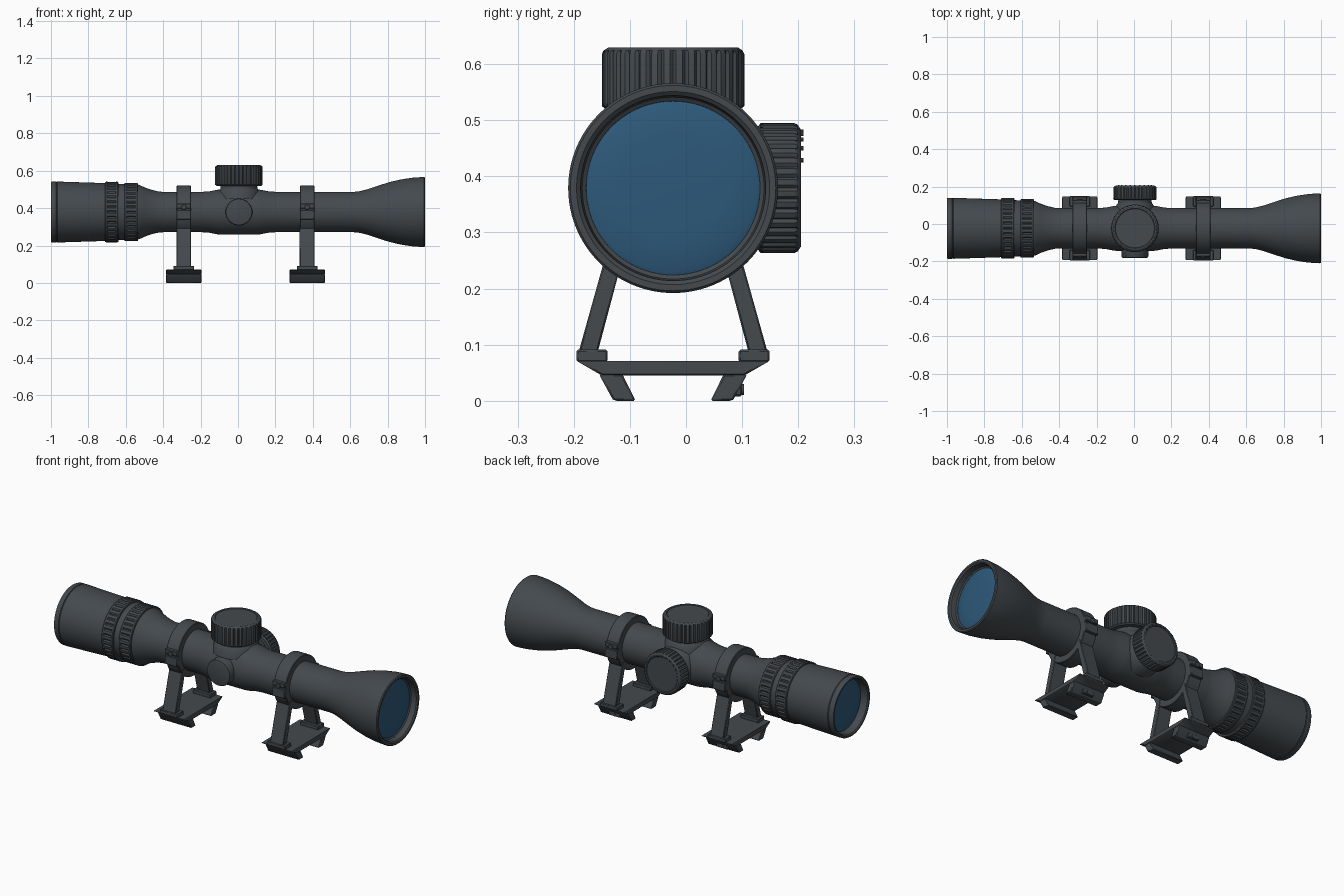
import bpy, bmesh, math
from mathutils import Vector

cube = bpy.data.objects.get("Cube")
if cube:
    bpy.data.objects.remove(cube, do_unlink=True)

CY, CZ = -0.023, 0.379      # optical axis
TURRET_X = 0.005


def material(name, rgb, rough):
    m = bpy.data.materials.new(name)
    m.use_nodes = True
    m.diffuse_color = (*rgb, 1)
    bsdf = m.node_tree.nodes["Principled BSDF"]
    bsdf.inputs["Base Color"].default_value = (*rgb, 1)
    bsdf.inputs["Roughness"].default_value = rough
    return m


BLACK = material("matte charcoal", (0.058, 0.067, 0.075), 0.6)
BLUE = material("coated blue glass", (0.026, 0.1, 0.195), 0.3)


def finish(bm, name, mat, angle=32):
    bmesh.ops.recalc_face_normals(bm, faces=bm.faces)
    me = bpy.data.meshes.new(name)
    bm.to_mesh(me)
    bm.free()
    me.materials.append(mat)
    me.shade_smooth()
    me.set_sharp_from_angle(angle=math.radians(angle))
    ob = bpy.data.objects.new(name, me)
    bpy.context.scene.collection.objects.link(ob)
    return ob


def lathe(name, profile, origin, axis, mat=BLACK, segs=72, ribs=(), depth=0.006, closed=False):
    """Revolve (distance, radius) points about an axis; ribs are fluted distance ranges."""
    bm = bmesh.new()
    quat = Vector(axis).to_track_quat('Z', 'Y')
    rings = []
    for d, r in profile:
        fluted = any(a <= d <= b for a, b in ribs)
        ring = []
        for i in range(segs):
            rr = r - depth if fluted and i % 4 == 0 else r
            t = math.tau * i / segs
            p = Vector((rr * math.cos(t), rr * math.sin(t), d))
            ring.append(bm.verts.new(Vector(origin) + quat @ p))
        rings.append(ring)
    pairs = list(zip(rings, rings[1:]))
    if closed:
        pairs.append((rings[-1], rings[0]))
    else:
        bm.faces.new(rings[0])
        bm.faces.new(rings[-1])
    for a, b in pairs:
        for i in range(segs):
            j = (i + 1) % segs
            bm.faces.new((a[i], a[j], b[j], b[i]))
    return finish(bm, name, mat)


def prism(name, outline, x, half, side=1, bevel=0.003):
    """Extrude an outline of (offset from axis in y, z) along x."""
    bm = bmesh.new()
    ends = [[bm.verts.new((x + s * half, CY + side * y, z)) for y, z in outline] for s in (-1, 1)]
    bm.faces.new(ends[0])
    bm.faces.new(ends[1])
    n = len(outline)
    for i in range(n):
        j = (i + 1) % n
        bm.faces.new((ends[0][i], ends[0][j], ends[1][j], ends[1][i]))
    ob = finish(bm, name, BLACK)
    if bevel:
        mod = ob.modifiers.new("soft edges", 'BEVEL')
        mod.width, mod.segments = bevel, 1
    return ob


def rect(y0, y1, z0, z1):
    return [(y0, z0), (y1, z0), (y1, z1), (y0, z1)]


# Main tube: eyepiece recess, body, saddle bulge, objective bell and recess
AX = (0, CY, CZ)
lathe("scope_tube", [
    (-0.95, 0.13), (-0.95, 0.138), (-0.995, 0.146), (-1, 0.152), (-1, 0.16), (-0.995, 0.163),
    (-0.972, 0.163), (-0.97, 0.16), (-0.966, 0.163), (-0.72, 0.155), (-0.63, 0.15),
    (-0.54, 0.148), (-0.525, 0.144), (-0.5, 0.132), (-0.46, 0.118), (-0.42, 0.109),
    (-0.4, 0.108), (-0.19, 0.108), (-0.15, 0.111), (-0.11, 0.119), (-0.09, 0.121),
    (0.1, 0.121), (0.12, 0.119), (0.16, 0.111), (0.2, 0.108), (0.62, 0.108), (0.65, 0.111),
    (0.69, 0.121), (0.75, 0.141), (0.81, 0.16), (0.87, 0.174), (0.93, 0.183), (0.97, 0.186),
    (0.995, 0.187), (1, 0.183), (1, 0.172), (0.994, 0.165), (0.965, 0.162), (0.96, 0.155),
    (0.95, 0.152)], AX, (1, 0, 0), segs=96)

# Fluted zoom rings on the eyepiece
for name, a, b, r in (("zoom_ring_rear", -0.71, -0.64, 0.162), ("zoom_ring_front", -0.608, -0.535, 0.156)):
    lathe(name, [(a, r - 0.014), (a, r - 0.003), (a + 0.004, r), (a + 0.012, r), (a + 0.014, r),
                 (b - 0.014, r), (b - 0.012, r), (b - 0.004, r), (b, r - 0.003), (b, r - 0.014)],
          AX, (1, 0, 0), segs=144, ribs=[(a + 0.013, b - 0.013)])

# Gently domed lenses
for name, x, s, r in (("objective_lens", 0.958, 1, 0.158), ("eyepiece_lens", -0.958, -1, 0.138)):
    lathe(name, [(-0.006, r), (0, r), (0.005, r * 0.93), (0.009, r * 0.6), (0.011, r * 0.1)],
          (x, CY, CZ), (s, 0, 0), BLUE)


# Turrets: a flared neck and a fluted cap
def turret(name, axis, near, far, r):
    o = (TURRET_X, CY, CZ)
    lathe(name + "_neck", [(0.07, r * 0.95), (near - 0.03, r * 0.88), (near - 0.015, r * 0.78),
                           (near + 0.01, r * 0.76)], o, axis)
    lathe(name + "_cap", [(near, r * 0.8), (near, r - 0.008), (near + 0.006, r), (near + 0.01, r),
                          (far - 0.012, r), (far - 0.006, r - 0.003), (far, r - 0.012),
                          (far, r - 0.02), (far - 0.003, r - 0.023)],
          o, axis, segs=144, ribs=[(near + 0.008, far - 0.01)])


turret("elevation_turret", (0, 0, 1), 0.14, 0.251, 0.127)
turret("focus_turret", (0, 1, 0), 0.15, 0.228, 0.116)

# Plain cap on the opposite side
lathe("side_cap", [(0.08, 0.072), (0.15, 0.072), (0.156, 0.069), (0.158, 0.064)],
      (TURRET_X, CY, CZ), (0, -1, 0))

# Raised dial ticks around the top of the focus turret
for i in range(9):
    t = math.radians(30 + 15 * i)
    p = (TURRET_X + 0.1 * math.cos(t), CY + 0.222, CZ + 0.1 * math.sin(t))
    lathe("dial_tick", [(0, 0.004), (0.01, 0.004)], p, (0, 1, 0), segs=8)

# Two mounts: ring, ears, legs, base and rail clamp
for label, x in (("rear", -0.29), ("front", 0.37)):
    h = 0.038
    lathe(label + "_ring", [(-h, 0.104), (-h, 0.139), (-h + 0.003, 0.142),
                            (h - 0.003, 0.142), (h, 0.139), (h, 0.104)],
          (x, CY, CZ), (1, 0, 0), closed=True)
    prism(label + "_base", [(-0.127, 0.045), (0.127, 0.045), (0.172, 0.071), (-0.172, 0.071)], x, 0.095)
    for side in (-1, 1):
        prism(label + "_ear_upper", rect(0.105, 0.152, 0.398, 0.425), x, h, side)
        prism(label + "_ear_lower", rect(0.105, 0.152, 0.34, 0.39), x, h, side)
        lathe(label + "_ear_bolt", [(0, 0.014), (0.008, 0.014), (0.01, 0.012)],
              (x, CY + side * 0.147, 0.405), (0, side, 0), segs=16)
        prism(label + "_leg", [(0.134, 0.088), (0.168, 0.088), (0.106, 0.31), (0.075, 0.31)], x, 0.04, side)
        prism(label + "_leg_foot", rect(0.117, 0.172, 0.069, 0.091), x, 0.055, side)
        prism(label + "_rail_jaw", [(0.09, 0.047), (0.132, 0.047), (0.108, 0.003), (0.104, 0),
                                    (0.067, 0)], x, 0.095, side)
    prism(label + "_clamp_block", rect(0.095, 0.123, 0.008, 0.032), x, 0.035)
    lathe(label + "_clamp_bolt", [(0, 0.01), (0.006, 0.01)], (x, CY + 0.12, 0.02), (0, 1, 0), segs=12)
